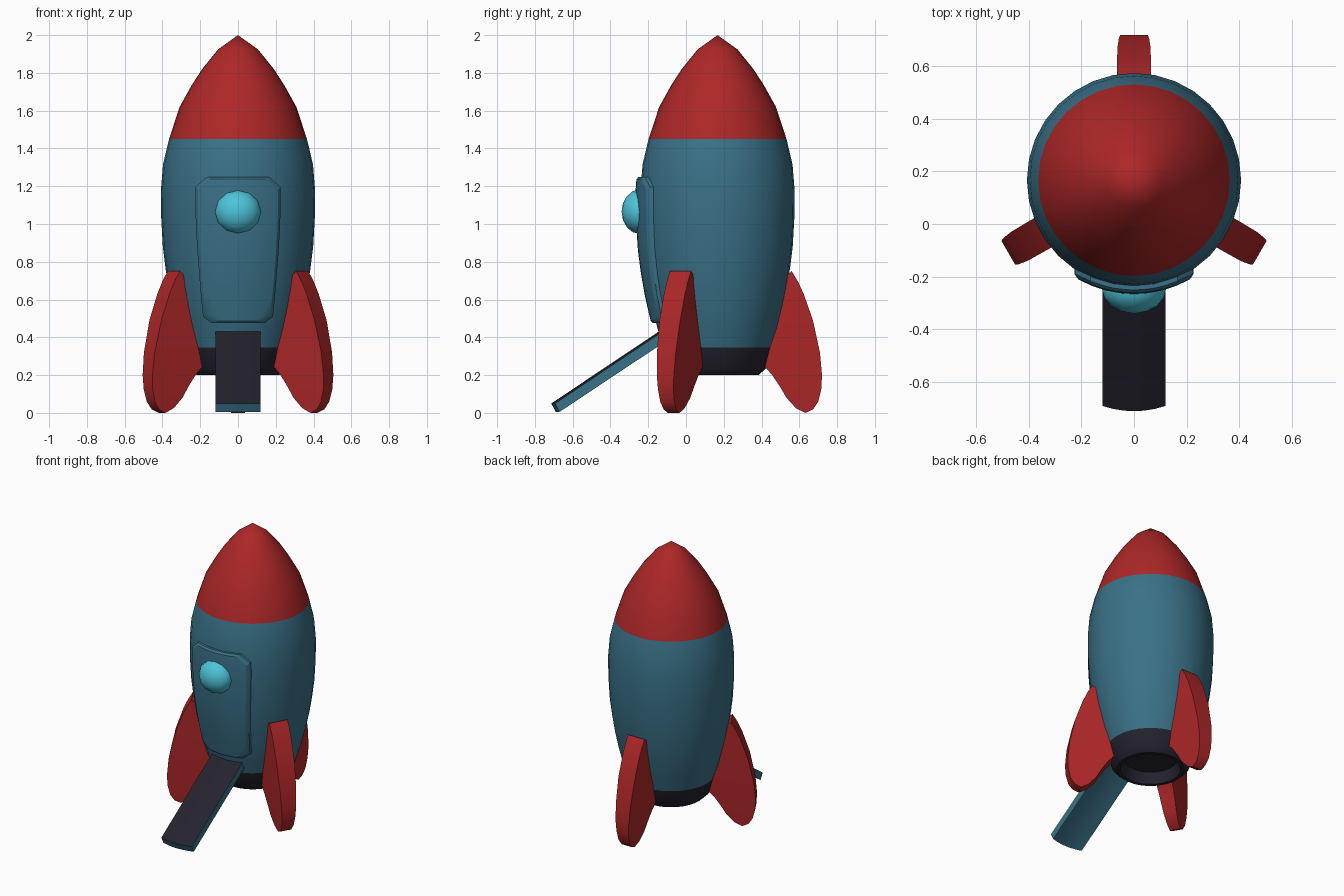
import bpy, bmesh, math
from mathutils import Matrix, Vector

if "Cube" in bpy.data.objects:
    bpy.data.objects.remove(bpy.data.objects["Cube"])

CY = 0.167  # y of the rocket axis


def material(name, rgb):
    m = bpy.data.materials.new(name)
    m.diffuse_color = (*rgb, 1)
    m.use_nodes = True
    m.node_tree.nodes["Principled BSDF"].inputs["Base Color"].default_value = m.diffuse_color
    return m


RED = material("red", (0.42, 0.02, 0.021))
BLUE = material("steel_blue", (0.042, 0.165, 0.245))
DARK = material("charcoal", (0.018, 0.017, 0.028))
CYAN = material("cyan_glass", (0.075, 0.55, 0.70))


def make(name, verts, faces, mats, rule=None, angle=35):
    me = bpy.data.meshes.new(name)
    me.from_pydata(verts, [], faces)
    for m in mats:
        me.materials.append(m)
    bm = bmesh.new()
    bm.from_mesh(me)
    bmesh.ops.remove_doubles(bm, verts=bm.verts, dist=1e-5)
    bmesh.ops.recalc_face_normals(bm, faces=bm.faces)
    bm.normal_update()
    if rule:
        for f in bm.faces:
            f.material_index = rule(f)
    bm.to_mesh(me)
    bm.free()
    ob = bpy.data.objects.new(name, me)
    bpy.context.collection.objects.link(ob)
    bpy.ops.object.select_all(action='DESELECT')
    ob.select_set(True)
    bpy.context.view_layer.objects.active = ob
    bpy.ops.object.shade_smooth_by_angle(angle=math.radians(angle))
    return ob


# Hull, nose and engine ring: one lathed profile (radius, height)
profile = [(0, .275), (.17, .275), (.195, .2), (.218, .2), (.255, .235), (.284, .345),
           (.319, .45), (.346, .56), (.367, .66), (.383, .76), (.398, .88), (.407, 1.04),
           (.408, 1.18), (.397, 1.315), (.365, 1.45), (.309, 1.62), (.245, 1.735),
           (.19, 1.82), (.105, 1.925), (0, 2.0)]
N = 32
verts = [(r * math.cos(2 * math.pi * i / N), CY + r * math.sin(2 * math.pi * i / N), z)
         for r, z in profile for i in range(N)]
faces = [(k * N + i, k * N + (i + 1) % N, (k + 1) * N + (i + 1) % N, (k + 1) * N + i)
         for k in range(len(profile) - 1) for i in range(N)]


def hull_colour(f):
    z = f.calc_center_median().z
    return 0 if z > 1.45 else 1 if z > .345 else 2


make("rocket_hull", verts, faces, [RED, BLUE, DARK], hull_colour)


def interp(table, z):
    for (za, a), (zb, b) in zip(table, table[1:]):
        if z <= zb:
            return a + (b - a) * max(0, z - za) / (zb - za)
    return table[-1][1]


hull_table = [(z, r) for r, z in profile[5:]]

# Three fins: strip between outer and inner edge (radius, height), thinner at the foot
outer = [(.393, .75), (.426, .695), (.456, .63), (.505, .49), (.542, .32), (.553, .2),
         (.549, .125), (.533, .06), (.505, .018), (.465, 0)]
inner = [(.33, .70), (.32, .65), (.31, .6), (.28, .45), (.25, .33), (.245, .25),
         (.29, .2), (.33, .14), (.365, .08), (.415, .025)]
half = [(0, .036), (.06, .043), (.2, .052), (.45, .063), (.75, .065)]
for name, deg in (("rear_fin", 90), ("left_fin", 210), ("right_fin", 330)):
    verts, faces = [], []
    for o, i in zip(outer, inner):
        verts += [(r, s * interp(half, z), z) for r, z in (o, i) for s in (-1, 1)]
    n = len(outer)
    for k in range(n - 1):
        a, b = 4 * k, 4 * k + 4
        for p, q in ((0, 1), (1, 3), (3, 2), (2, 0)):
            faces.append((a + p, a + q, b + q, b + p))
    faces += [(0, 1, 3, 2), (4 * n - 4, 4 * n - 3, 4 * n - 1, 4 * n - 2)]
    rot = Matrix.Translation((0, CY, 0)) @ Matrix.Rotation(math.radians(deg), 4, 'Z')
    make(name, [rot @ Vector(v) for v in verts], faces, [RED])

# Hatch: raised plate following the hull, with a bevelled rim
rows = [(.475, .14), (.51, .185), (.62, .196), (.74, .206), (.86, .215), (.98, .222),
        (1.1, .226), (1.195, .225), (1.25, .165)]
C = 9


def hatch_layer(lift, inset):
    out = []
    for z, w in rows:
        zz = .8625 + (z - .8625) * (1 - inset / .3875)
        r = interp(hull_table, zz) + lift
        for c in range(C):
            x = (w - inset) * (2 * c / (C - 1) - 1)
            out.append((x, CY - math.sqrt(r * r - x * x), zz))
    return out


R = len(rows)
verts = hatch_layer(.026, .013) + hatch_layer(.016, 0) + hatch_layer(-.03, 0)
faces = [(k * C + c, k * C + c + 1, (k + 1) * C + c + 1, (k + 1) * C + c)
         for k in range(R - 1) for c in range(C - 1)]
loop = ([c for c in range(C)] + [k * C + C - 1 for k in range(1, R)]
        + [(R - 1) * C + c for c in range(C - 2, -1, -1)]
        + [k * C for k in range(R - 2, 0, -1)])
for a, b in zip(loop, loop[1:] + loop[:1]):
    for s in (0, R * C):
        faces.append((a + s, b + s, b + s + R * C, a + s + R * C))
make("hatch", verts, faces, [BLUE], angle=25)

# Domed window
bpy.ops.mesh.primitive_uv_sphere_add(segments=12, ring_count=8, radius=1,
                                     location=(0, -.243, 1.065),
                                     rotation=(math.radians(90), 0, 0))
win = bpy.context.object
win.name = "window"
win.scale = (.123, .118, .098)
win.data.materials.append(CYAN)
bpy.ops.object.shade_smooth()

# Ramp: slab curved like the hull, dark on its walking side
side = [(-.13, .44), (-.713, .05), (-.69, .005), (-.10, .397)]
M = 7
verts = []
for c in range(M):
    t = 2 * c / (M - 1) - 1
    verts += [(.12 * t, y + .02 * t * t, z) for y, z in side]
faces = [(4 * c + p, 4 * c + (p + 1) % 4, 4 * c + 4 + (p + 1) % 4, 4 * c + 4 + p)
         for c in range(M - 1) for p in range(4)]
faces += [(0, 1, 2, 3), tuple(4 * M - 4 + p for p in range(4))]
make("ramp", verts, faces, [BLUE, DARK], lambda f: 1 if f.normal.z > .5 else 0)
